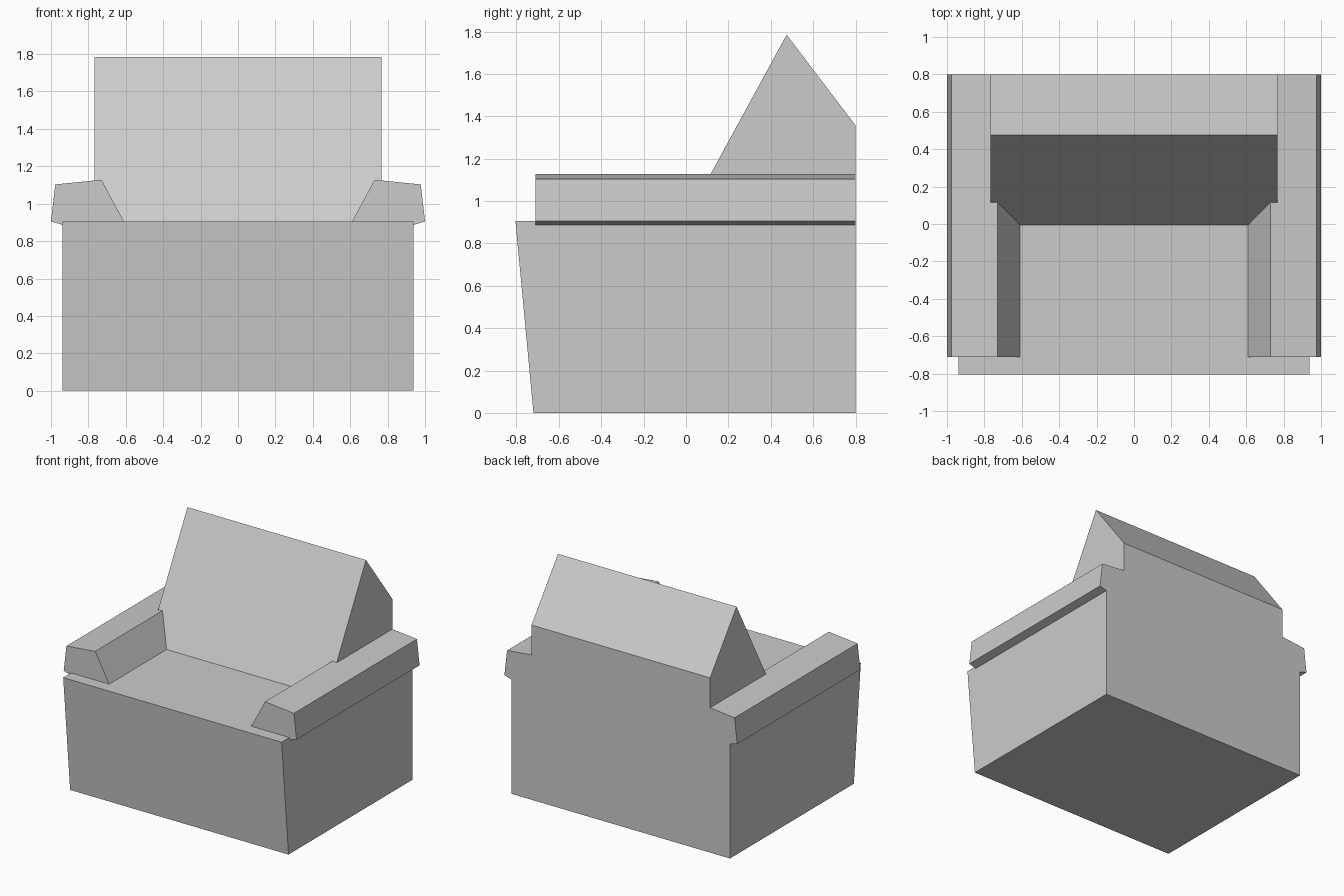
import bpy
import bmesh
from mathutils import Vector

cube = bpy.data.objects.get("Cube")
if cube:
    bpy.data.objects.remove(cube, do_unlink=True)

# One plain upholstery colour
grey = bpy.data.materials.new("light grey")
grey.use_nodes = True
grey.diffuse_color = (0.6, 0.6, 0.6, 1)
grey.node_tree.nodes["Principled BSDF"].inputs["Base Color"].default_value = (0.6, 0.6, 0.6, 1)


def prism(name, profile, axis, start, end):
    """Extrude a closed profile along x (profile in y, z) or y (profile in x, z)."""
    bm = bmesh.new()
    if axis == "x":
        points = [(start, a, z) for a, z in profile]
        step = Vector((end - start, 0, 0))
    else:
        points = [(a, start, z) for a, z in profile]
        step = Vector((0, end - start, 0))
    face = bm.faces.new([bm.verts.new(p) for p in points])
    result = bmesh.ops.extrude_face_region(bm, geom=[face], use_keep_orig=True)
    moved = [v for v in result["geom"] if isinstance(v, bmesh.types.BMVert)]
    bmesh.ops.translate(bm, verts=moved, vec=step)
    bmesh.ops.recalc_face_normals(bm, faces=bm.faces)
    mesh = bpy.data.meshes.new(name)
    bm.to_mesh(mesh)
    bm.free()
    mesh.materials.append(grey)
    obj = bpy.data.objects.new(name, mesh)
    bpy.context.collection.objects.link(obj)
    return obj


SEAT = 0.905
REAR = 0.80

# Solid base with a front that leans out towards the seat
prism("seat_base", [(-0.805, SEAT), (-0.72, 0), (REAR, 0), (REAR, SEAT)],
      "x", -0.938, 0.938)

# Wedge-shaped backrest
prism("backrest", [(-0.005, SEAT), (0.475, 1.785), (REAR, 1.357), (REAR, SEAT)],
      "x", -0.767, 0.767)

# Armrests overhanging the sides of the base
arm = [(0.61, SEAT), (0.73, 1.128), (0.977, 1.103), (1.0, SEAT),
       (0.938, 0.887), (0.938, SEAT)]
for side, sign in (("left", 1), ("right", -1)):
    prism(side + "_armrest", [(sign * x, z) for x, z in arm], "y", -0.71, REAR)
